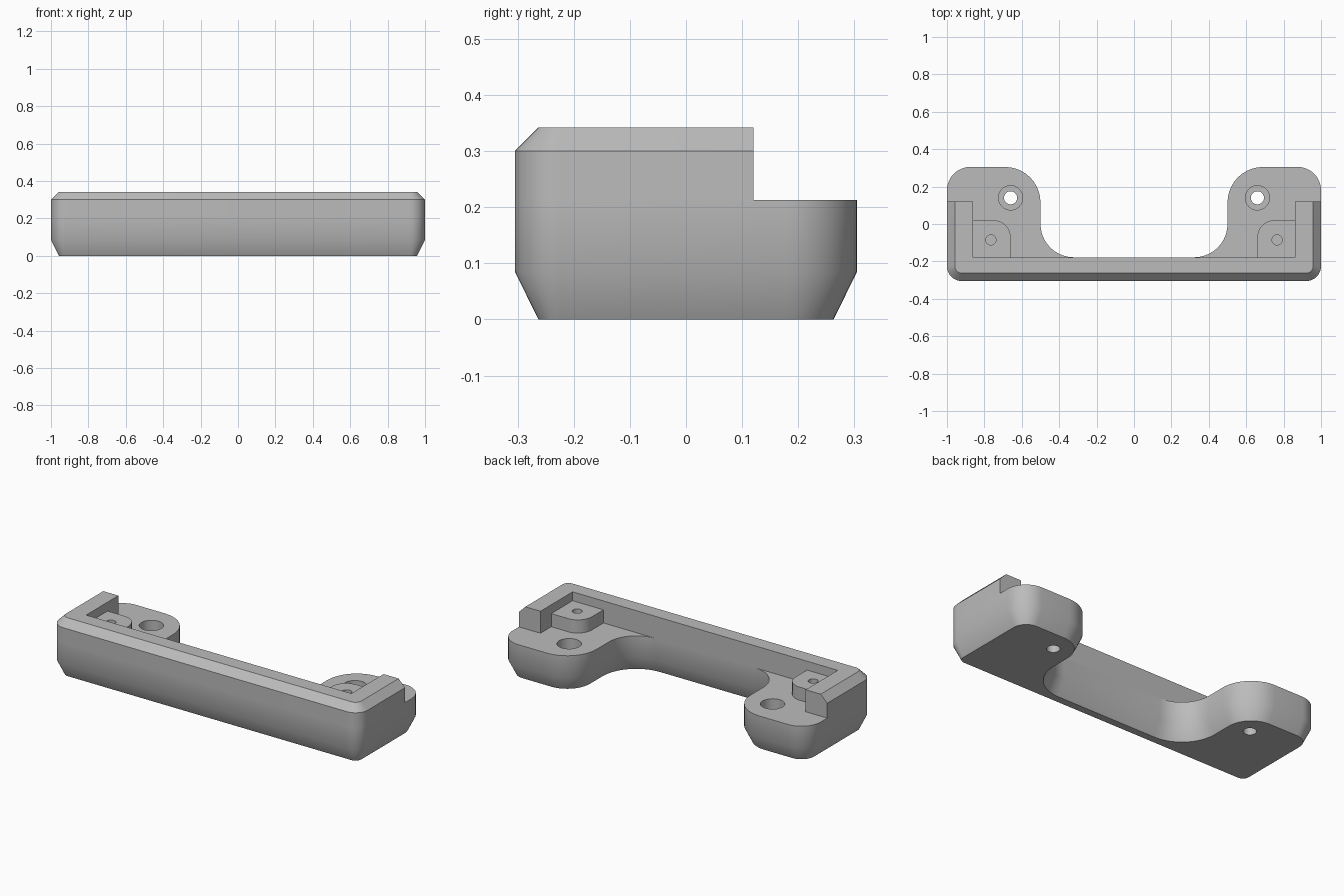
import bpy, bmesh, math
from mathutils import Vector

if "Cube" in bpy.data.objects:
    bpy.data.objects.remove(bpy.data.objects["Cube"], do_unlink=True)

grey = bpy.data.materials.new("plain_grey")
grey.use_nodes = True
colour = (0.5, 0.5, 0.5, 1)
grey.diffuse_color = colour
grey.node_tree.nodes["Principled BSDF"].inputs["Base Color"].default_value = colour

CHAMFER = 0.042
FRONT, BACK, WALL = -0.305, 0.305, -0.178
FLOOR, TOP = 0.213, 0.342


def rounded(corners, inset=0.0, steps=10):
    """Counter-clockwise outline from (x, y, radius) corners, inset evenly."""
    points, count = [], len(corners)
    for i, (x, y, r) in enumerate(corners):
        here = Vector((x, y))
        a = (here - Vector(corners[i - 1][:2])).normalized()
        b = (Vector(corners[(i + 1) % count][:2]) - here).normalized()
        turn = 1 if a.cross(b) > 0 else -1
        left_a, left_b = Vector((-a.y, a.x)), Vector((-b.y, b.x))
        if r == 0:
            points.append(here + (left_a + left_b) * inset)
            continue
        centre = here + (left_a + left_b) * r * turn
        radius = r - inset * turn
        for k in range(steps + 1):
            t = k / steps * math.pi / 2
            points.append(centre - turn * radius * (left_a * math.cos(t) + left_b * math.sin(t)))
    return points


def loft(name, layers):
    """Solid through matching outlines, given as (z, outline) from bottom to top."""
    bm = bmesh.new()
    rings = [[bm.verts.new((p[0], p[1], z)) for p in outline] for z, outline in layers]
    bm.faces.new(rings[0][::-1])
    bm.faces.new(rings[-1])
    for low, high in zip(rings, rings[1:]):
        for i in range(len(low)):
            j = (i + 1) % len(low)
            bm.faces.new((low[i], low[j], high[j], high[i]))
    bmesh.ops.recalc_face_normals(bm, faces=bm.faces)
    mesh = bpy.data.meshes.new(name)
    bm.to_mesh(mesh)
    bm.free()
    obj = bpy.data.objects.new(name, mesh)
    bpy.context.collection.objects.link(obj)
    mesh.materials.append(grey)
    return obj


def drill(obj, x, y, radius, z0, z1):
    """Cut a round hole between two heights."""
    circle = [(x + radius * math.cos(t), y + radius * math.sin(t))
              for t in (k * math.tau / 40 for k in range(40))]
    cutter = loft("hole_cutter", [(z0, circle), (z1, circle)])
    cutter.hide_render = True
    mod = obj.modifiers.new("hole", "BOOLEAN")
    mod.operation, mod.solver, mod.object = "DIFFERENCE", "EXACT", cutter
    bpy.context.view_layer.objects.active = obj
    bpy.ops.object.modifier_apply(modifier=mod.name)
    bpy.data.objects.remove(cutter, do_unlink=True)


def smooth(obj):
    bpy.ops.object.select_all(action="DESELECT")
    obj.select_set(True)
    bpy.context.view_layer.objects.active = obj
    bpy.ops.object.shade_smooth_by_angle(angle=math.radians(30))


# Base: front bar with two rounded mounting tabs, tapered at the foot
right_half = [(1, FRONT, 0.08), (1, BACK, 0.125), (0.5, BACK, 0.19), (0.5, WALL, 0.178)]
base_corners = right_half + [(-x, y, r) for x, y, r in reversed(right_half)]
base = loft("base", [(0, rounded(base_corners, CHAMFER)),
                     (0.085, rounded(base_corners)),
                     (FLOOR, rounded(base_corners))])


# Raised rim: U-shaped wall with its outer top edge bevelled
def rim_outline(inset):
    x, end, inner = 1 - inset, 0.12, 0.86
    front = FRONT + inset
    r = 0.08 - inset
    return rounded([(-x, end, 0), (-x, front, r), (x, front, r), (x, end, 0),
                    (inner, end, 0), (inner, WALL, 0), (-inner, WALL, 0), (-inner, end, 0)])


rim = loft("rim", [(FLOOR, rim_outline(0)), (TOP - CHAMFER, rim_outline(0)),
                   (TOP, rim_outline(CHAMFER))])

# Corner posts with pilot holes, and counterbored mounting holes in the tabs
parts = [base, rim]
for side, label in ((1, "left"), (-1, "right")):
    corners = [(0.66, WALL, 0), (0.86, WALL, 0), (0.86, 0.02, 0), (0.66, 0.02, 0.09)]
    if side < 0:
        corners = [(-x, y, r) for x, y, r in reversed(corners)]
    outline = rounded(corners)
    post = loft(label + "_post", [(FLOOR, outline), (0.29, outline)])
    drill(post, side * 0.765, -0.085, 0.027, 0.1, 0.4)
    drill(base, side * 0.765, -0.085, 0.027, 0.12, 0.4)
    drill(base, side * 0.66, 0.14, 0.065, 0.1, 0.4)
    drill(base, side * 0.66, 0.14, 0.035, -0.1, 0.15)
    parts.append(post)

for part in parts:
    smooth(part)
